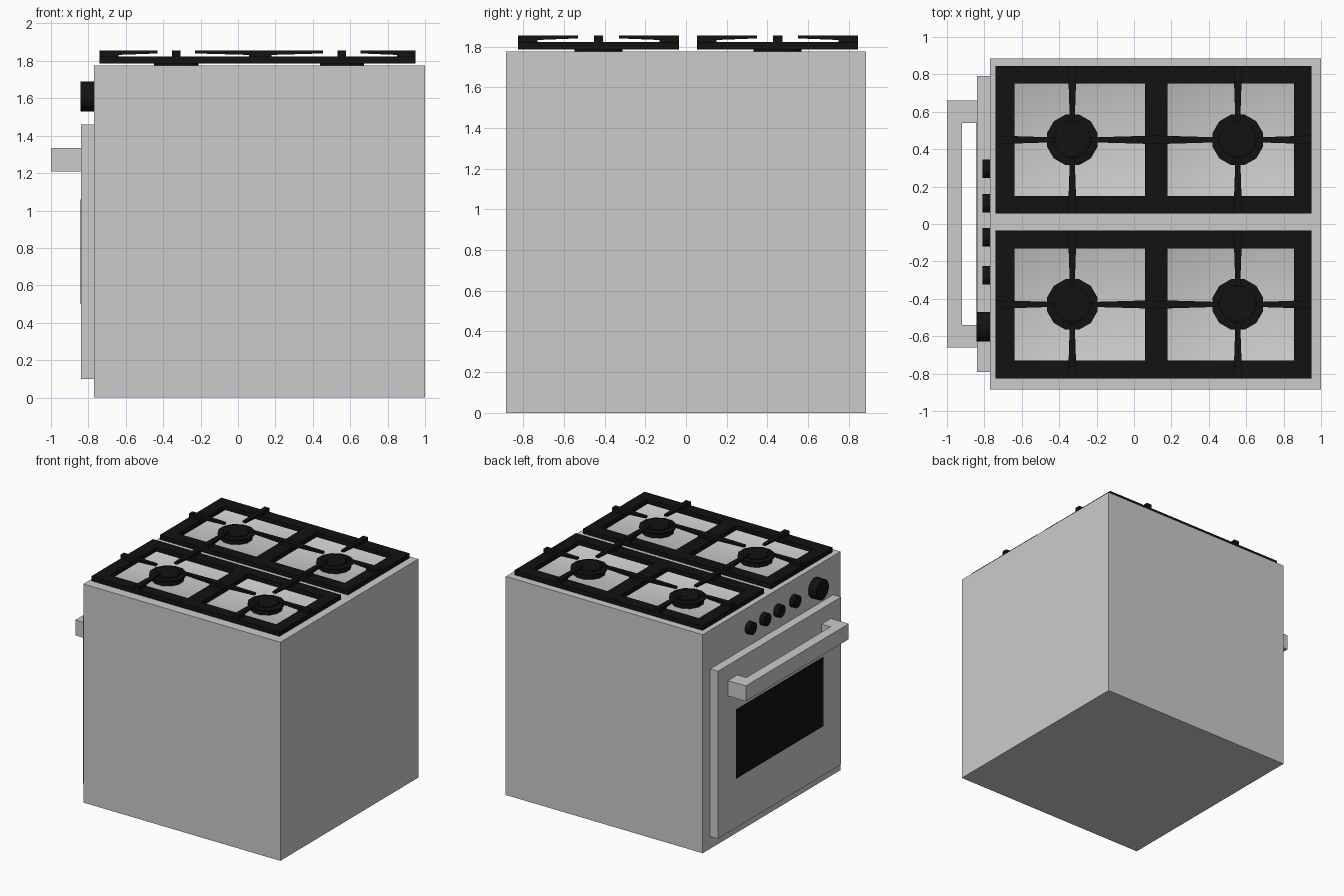
import bpy, bmesh, math
from mathutils import Matrix, Vector

if "Cube" in bpy.data.objects:
    bpy.data.objects.remove(bpy.data.objects["Cube"])

black = bpy.data.materials.new("black_enamel")
black.diffuse_color = (0.006, 0.006, 0.006, 1)
black.use_nodes = True
black.node_tree.nodes["Principled BSDF"].inputs["Base Color"].default_value = black.diffuse_color
TOP = 1.775


def finish(bm, name, mat=None):
    bmesh.ops.recalc_face_normals(bm, faces=bm.faces)
    me = bpy.data.meshes.new(name)
    bm.to_mesh(me)
    bm.free()
    ob = bpy.data.objects.new(name, me)
    bpy.context.collection.objects.link(ob)
    if mat:
        me.materials.append(mat)
    return ob


def add_box(bm, x, y, z):
    lo, hi = Vector((x[0], y[0], z[0])), Vector((x[1], y[1], z[1]))
    m = Matrix.Translation((lo + hi) / 2) @ Matrix.Diagonal((*(hi - lo), 1))
    bmesh.ops.create_cube(bm, size=1, matrix=m)


def box(name, x, y, z, mat=None):
    bm = bmesh.new()
    add_box(bm, x, y, z)
    return finish(bm, name, mat)


def add_grid(bm, xs, ys, z, skip=()):
    """Flat sheet of cells; returns a dict of faces keyed by (column, row)."""
    v = [[bm.verts.new((x, y, z)) for y in ys] for x in xs]
    return {(i, j): bm.faces.new((v[i][j], v[i + 1][j], v[i + 1][j + 1], v[i][j + 1]))
            for i in range(len(xs) - 1) for j in range(len(ys) - 1) if (i, j) not in skip}


def lathe(name, profile, centre, sides, axis='Z'):
    """Capped stack of rings from (radius, height) pairs."""
    bm = bmesh.new()
    rings = []
    for r, h in profile:
        ring = []
        for k in range(sides):
            a = 2 * math.pi * (k + 0.5) / sides
            c, s = r * math.cos(a), r * math.sin(a)
            p = (c, s, h) if axis == 'Z' else (-h, c, s)
            ring.append(bm.verts.new(Vector(p) + Vector(centre)))
        rings.append(ring)
    for a, b in zip(rings, rings[1:]):
        for k in range(sides):
            n = (k + 1) % sides
            bm.faces.new((a[k], a[n], b[n], b[k]))
    bm.faces.new(rings[0])
    bm.faces.new(rings[-1])
    return finish(bm, name, black)


PANS = [(i, j) for i in (1, 3) for j in (1, 3)]

# Body with four shallow, smooth-shaded burner pans in the top
bm = bmesh.new()
cells = add_grid(bm, [-.77, -.69, .09, .15, .90, 1.0], [-.885, -.78, -.09, .10, .80, .885], TOP)
rim = [e for e in bm.edges if e.is_boundary]
ext = bmesh.ops.extrude_edge_only(bm, edges=rim)["geom"]
for v in (g for g in ext if isinstance(g, bmesh.types.BMVert)):
    v.co.z = 0
bmesh.ops.holes_fill(bm, edges=[e for e in bm.edges if e.is_boundary], sides=0)
bmesh.ops.recalc_face_normals(bm, faces=bm.faces)
pans = [cells[p] for p in PANS]
walls = bmesh.ops.inset_individual(bm, faces=pans, thickness=.04, depth=-.018)["faces"]
floor = bmesh.ops.poke(bm, faces=pans)["faces"]
for f in list(walls) + list(floor):
    f.smooth = True
finish(bm, "oven_body")

# Door, window and handle on the -x side
box("oven_door", (-.84, -.77), (-.79, .79), (.10, 1.46))
box("door_window", (-.843, -.82), (-.56, .56), (.50, 1.06), black)
bm = bmesh.new()
outline = [(-.84, .66), (-1, .66), (-1, -.66), (-.84, -.66),
           (-.84, -.54), (-.92, -.54), (-.92, .54), (-.84, .54)]
face = bm.faces.new([bm.verts.new((x, y, 1.21)) for x, y in outline])
ext = bmesh.ops.extrude_face_region(bm, geom=[face])["geom"]
bmesh.ops.translate(bm, vec=(0, 0, .125), verts=[g for g in ext if isinstance(g, bmesh.types.BMVert)])
finish(bm, "door_handle")

# Control knobs
for y in (.295, .11, -.07, -.275):
    lathe("burner_knob", [(.051, 0), (.051, .04)], (-.77, y, 1.61), 12, 'X')
lathe("oven_knob", [(.081, 0), (.081, .072)], (-.77, -.55, 1.61), 16, 'X')


def add_finger(bm, root, direction, length, block):
    """Raised pot support: block on the frame, tapering arm toward the burner."""
    d = Vector((*direction, 0))
    side = Vector((-d.y, d.x, 0))
    prof = [(0, 1.80), (0, 1.855), (length, 1.855), (length, 1.840), (block, 1.832), (block, 1.80)]
    loops = []
    for sgn in (-1, 1):
        loops.append([bm.verts.new(Vector((*root, z)) + d * s + side * sgn * (.023 - .01 * s / length))
                      for s, z in prof])
    a, b = loops
    bm.faces.new(a)
    bm.faces.new(b)
    for k in range(len(prof)):
        n = (k + 1) % len(prof)
        bm.faces.new((a[k], a[n], b[n], b[k]))


# Two cast grates with fingers, and a burner in every opening
BURNER_X = (-.33, .555)
for cy in (-.43, .45):
    bm = bmesh.new()
    xs = [-.74, -.64, .06, .18, .855, .95]
    ys = [cy - .395, cy - .30, cy + .30, cy + .395]
    sheet = add_grid(bm, xs, ys, 1.786, skip=[(1, 1), (3, 1)])
    ext = bmesh.ops.extrude_face_region(bm, geom=list(sheet.values()))["geom"]
    bmesh.ops.translate(bm, vec=(0, 0, .037),
                        verts=[g for g in ext if isinstance(g, bmesh.types.BMVert)])
    for bx, x0, x1 in ((BURNER_X[0], -.74, .12), (BURNER_X[1], .12, .95)):
        add_finger(bm, (x0, cy), (1, 0), bx - .1 - x0, .10 if x0 < 0 else .06)
        add_finger(bm, (x1, cy), (-1, 0), x1 - bx - .1, .10 if x1 > .5 else .06)
        for s in (-1, 1):
            add_finger(bm, (bx, cy + s * .395), (0, -s), .295, .095)
    finish(bm, "cooktop_grate", black)
    for bx in BURNER_X:
        lathe("burner", [(.122, -.02), (.122, .018), (.14, .022), (.14, .030),
                         (.10, .032), (.10, .044), (.085, .048)], (bx, cy, TOP), 12)
